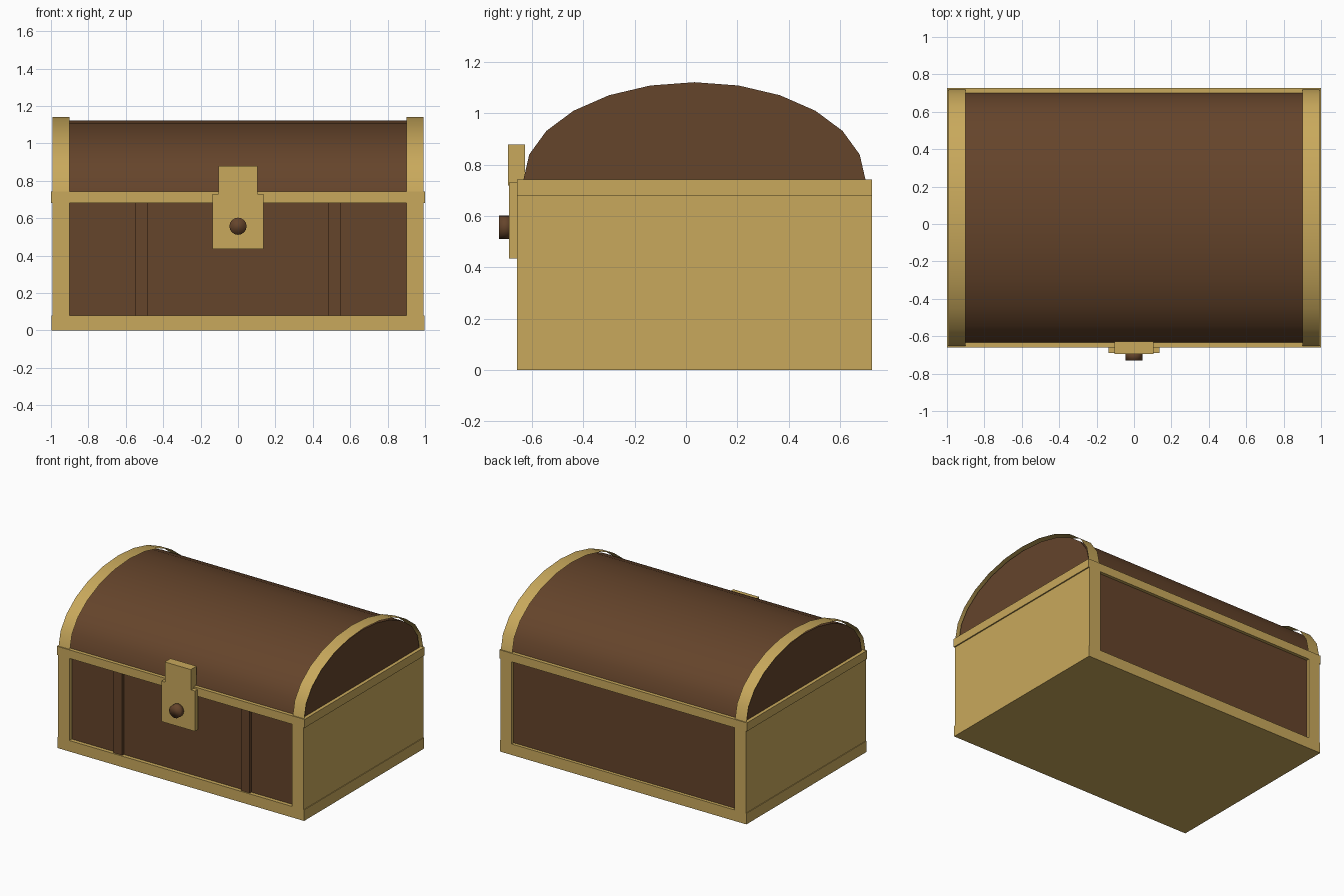
import bpy
import math

if "Cube" in bpy.data.objects:
    bpy.data.objects.remove(bpy.data.objects["Cube"])


def material(name, color):
    m = bpy.data.materials.new(name)
    m.diffuse_color = (*color, 1)
    m.use_nodes = True
    m.node_tree.nodes["Principled BSDF"].inputs["Base Color"].default_value = m.diffuse_color
    return m


gold = material("brass_gold", (0.584, 0.397, 0.107))
wood = material("dark_wood", (0.130, 0.058, 0.024))


def make(name, verts, faces, mat, smooth=False):
    me = bpy.data.meshes.new(name)
    me.from_pydata(verts, [], faces)
    me.materials.append(mat)
    ob = bpy.data.objects.new(name, me)
    bpy.context.collection.objects.link(ob)
    if smooth:
        bpy.ops.object.select_all(action='DESELECT')
        ob.select_set(True)
        bpy.context.view_layer.objects.active = ob
        bpy.ops.object.shade_smooth_by_angle(angle=math.radians(40))
    return ob


def box(name, x, y, z, mat):
    verts = [(a, b, c) for a in x for b in y for c in z]
    faces = [(0, 1, 3, 2), (4, 6, 7, 5), (0, 4, 5, 1),
             (2, 3, 7, 6), (0, 2, 6, 4), (1, 5, 7, 3)]
    return make(name, verts, faces, mat)


RIM = 0.742          # height where the lid meets the body
MID = 0.033          # centre of the body in y
SEG = 12             # facets around the lid
Y = (-0.66, 0.726)   # body depth


def arch(name, x0, x1, ry, rz, mat, closed):
    """Half-elliptic barrel along x, with or without end walls and floor."""
    verts = []
    for x in (x0, x1):
        for i in range(SEG + 1):
            a = math.pi * i / SEG
            verts.append((x, MID + ry * math.cos(a), RIM + rz * math.sin(a)))
    n = SEG + 1
    faces = [(i, i + 1, n + i + 1, n + i) for i in range(SEG)]
    faces = [f[::-1] for f in faces]
    if closed:
        faces += [tuple(range(n)), tuple(range(2 * n - 1, n - 1, -1)),
                  (0, SEG, n + SEG, n)]
        faces[-3] = faces[-3][::-1]
        faces[-2] = faces[-2][::-1]
        faces[-3:-1] = [faces[-3][::-1], faces[-2][::-1]]
    ob = make(name, verts, faces, mat, True)
    if closed:
        import bmesh
        bm = bmesh.new()
        bm.from_mesh(ob.data)
        bmesh.ops.recalc_face_normals(bm, faces=bm.faces)
        bm.to_mesh(ob.data)
        bm.free()
    return ob


# Body: wooden core with brass bands
box("body_panels", (-0.91, 0.91), (-0.632, 0.703), (0.07, 0.69), wood)
box("bottom_band", (-0.996, 0.996), Y, (0, 0.08), gold)
box("top_band", (-1, 1), Y, (0.68, RIM), gold)
for side, s in (("left", -1), ("right", 1)):
    # Brass end wall, front slat and lid strap on each side
    box(side + "_end_wall", sorted((s * 0.9, s * 0.991)), Y, (0.08, 0.68), gold)
    box(side + "_front_slat", sorted((s * 0.48, s * 0.55)),
        (-0.65, -0.63), (0.08, 0.68), wood)
    arch(side + "_lid_strap", *sorted((s * 0.9, s * 0.992)), 0.686, 0.4, gold, False)

# Barrel lid
arch("lid", -0.975, 0.975, 0.667, 0.38, wood, True)

# Lock: hasp on the lid, plate on the body, round knob
box("lock_hasp", (-0.105, 0.105), (-0.695, -0.628), (0.72, 0.88), gold)
box("lock_plate", (-0.135, 0.135), (-0.69, -0.655), (0.435, 0.73), gold)
bpy.ops.mesh.primitive_cylinder_add(vertices=16, radius=0.046, depth=0.05,
                                    location=(0, -0.705, 0.557),
                                    rotation=(math.pi / 2, 0, 0))
knob = bpy.context.object
knob.name = "lock_knob"
knob.data.materials.append(wood)
bpy.ops.object.shade_smooth()
